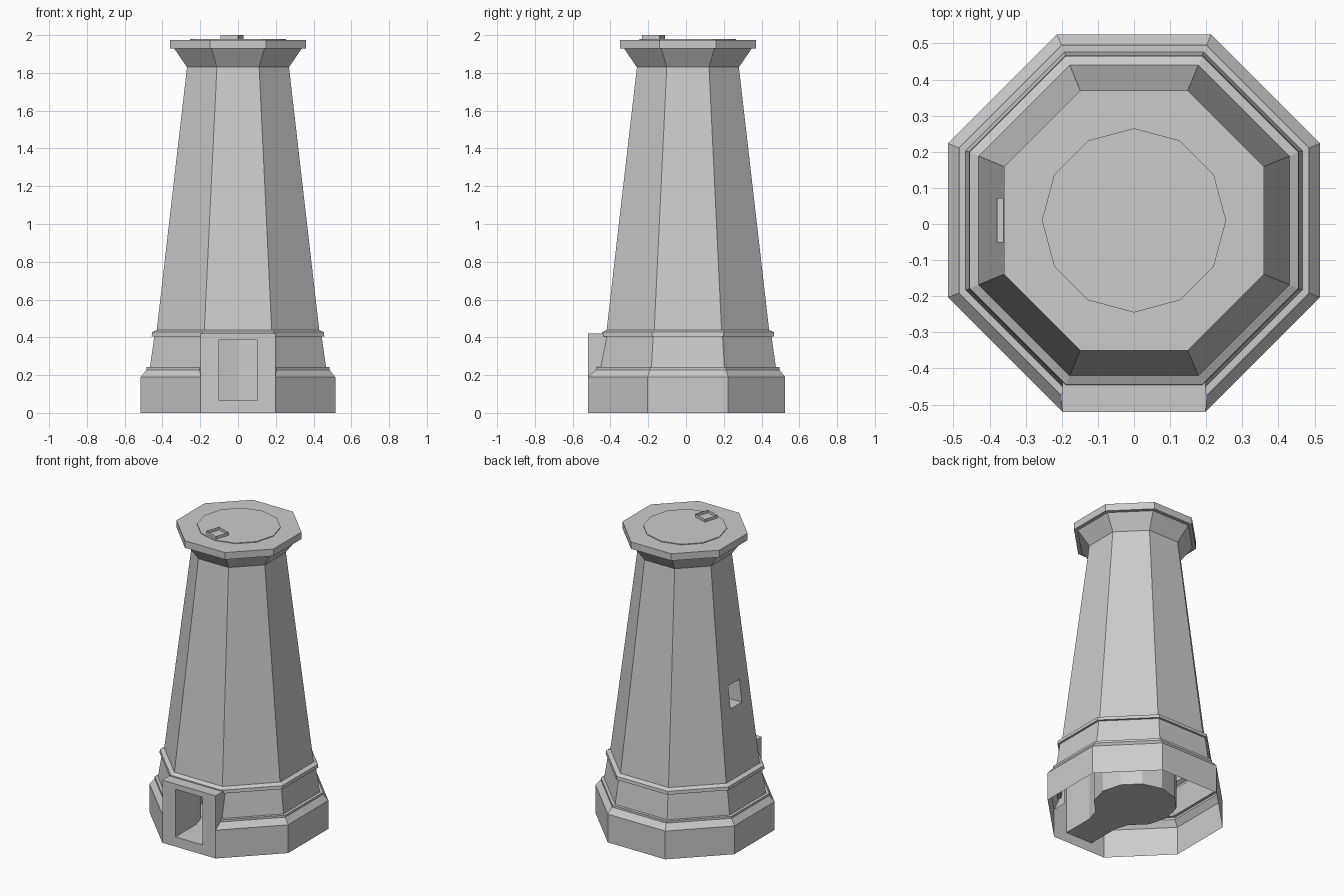
import bpy, bmesh, math

if "Cube" in bpy.data.objects:
    bpy.data.objects.remove(bpy.data.objects["Cube"])

CY = 0.01          # tower axis in y
FRONT = -0.52      # plane of the porch front
DOOR_W, DOOR_Z0, DOOR_Z1 = 0.1, 0.065, 0.385
PORCH_W, PORCH_TOP = 0.198, 0.42

stone = bpy.data.materials.new("grey_stone")
stone.use_nodes = True
stone.diffuse_color = (0.6, 0.6, 0.6, 1)
stone.node_tree.nodes["Principled BSDF"].inputs["Base Color"].default_value = (0.6, 0.6, 0.6, 1)


def finish(bm, name):
    bmesh.ops.remove_doubles(bm, verts=bm.verts, dist=0.0005)
    bmesh.ops.recalc_face_normals(bm, faces=bm.faces)
    mesh = bpy.data.meshes.new(name)
    bm.to_mesh(mesh)
    bm.free()
    mesh.materials.append(stone)
    obj = bpy.data.objects.new(name, mesh)
    bpy.context.collection.objects.link(obj)
    return obj


def face(bm, points):
    return bm.faces.new([bm.verts.new(p) for p in points])


def octagon(apothem, z):
    r = apothem / math.cos(math.pi / 8)
    angles = [math.pi / 8 + i * math.pi / 4 for i in range(8)]
    return [(r * math.cos(a), CY + r * math.sin(a), z) for a in angles]


def loft(bm, low, high, skip=()):
    n = len(low)
    for i in range(n):
        if i not in skip:
            j = (i + 1) % n
            face(bm, (low[i], low[j], high[j], high[i]))


def frame(bm, outer, inner):
    loft(bm, outer, inner)


# Octagonal shell: plinth, mouldings, tapered shaft, flared cap
profile = [(0.515, 0), (0.515, 0.19), (0.485, 0.228), (0.485, 0.242), (0.466, 0.242),
           (0.443, 0.405), (0.457, 0.405), (0.455, 0.427), (0.43, 0.44),
           (0.27, 1.83), (0.337, 1.928), (0.36, 1.928), (0.36, 1.975)]
rings = [octagon(a, z) for a, z in profile]
for ring in rings[:2]:                       # plinth front runs out to the porch
    for i, side in ((5, -1), (6, 1)):
        ring[i] = (side * PORCH_W, FRONT, ring[i][2])

FRONT_SIDE, WINDOW_SIDE, SHAFT = 5, 3, 8
bm = bmesh.new()
for k, (low, high) in enumerate(zip(rings, rings[1:])):
    skip = {FRONT_SIDE} if k < 6 else set()
    if k == SHAFT:
        skip.add(WINDOW_SIDE)
    loft(bm, low, high, skip)
face(bm, rings[-1])

# Shaft face with the window opening
(a0, z0), (a1, z1) = profile[SHAFT], profile[SHAFT + 1]


def on_shaft(y, z):
    return (-(a0 + (a1 - a0) * (z - z0) / (z1 - z0)), CY + y, z)


low, high = rings[SHAFT], rings[SHAFT + 1]
w = WINDOW_SIDE
opening = [on_shaft(y, z) for y, z in ((0.06, 0.88), (-0.06, 0.88), (-0.06, 1.03), (0.06, 1.03))]
frame(bm, [low[w], low[w + 1], high[w + 1], high[w]], opening)
finish(bm, "tower_shell")

# Window reveal running in to the inner room
bm = bmesh.new()
loft(bm, opening, [(-0.235, y, z) for _, y, z in opening])
finish(bm, "window_reveal")

# Porch: front wall around the doorway, side walls and roof
bm = bmesh.new()


def rectangle(half, bottom, top, y):
    return [(-half, y, bottom), (half, y, bottom), (half, y, top), (-half, y, top)]


door = rectangle(DOOR_W, DOOR_Z0, DOOR_Z1, FRONT)
wall = rectangle(PORCH_W, 0, PORCH_TOP, FRONT)
frame(bm, wall, door)
for s in (-1, 1):
    x = s * PORCH_W
    face(bm, [(x, FRONT, 0.19), (x, -0.42, 0.19), (x, -0.42, PORCH_TOP), (x, FRONT, PORCH_TOP)])
face(bm, [(-PORCH_W, FRONT, PORCH_TOP), (PORCH_W, FRONT, PORCH_TOP),
          (PORCH_W, -0.42, PORCH_TOP), (-PORCH_W, -0.42, PORCH_TOP)])
finish(bm, "porch")

# Twelve-sided inner room with the passage to the doorway
ROOM_R = 0.255


def room_ring(z):
    angles = [-math.pi / 2 + i * math.pi / 6 for i in range(12)]
    return [(ROOM_R * math.cos(a), CY + ROOM_R * math.sin(a), z) for a in angles]


bm = bmesh.new()
floor, lintel, ceiling = (room_ring(z) for z in (DOOR_Z0, DOOR_Z1, 1.98))
loft(bm, floor, lintel, skip=(0, 11))
loft(bm, lintel, ceiling)
face(bm, floor)
face(bm, ceiling)


def passage(ring, z):
    return [ring[11], (-DOOR_W, -0.3, z), (-DOOR_W, FRONT, z),
            (DOOR_W, FRONT, z), (DOOR_W, -0.3, z), ring[1]]


below, above = passage(floor, DOOR_Z0), passage(lintel, DOOR_Z1)
for i in (0, 1, 3, 4):
    face(bm, (below[i], below[i + 1], above[i + 1], above[i]))
face(bm, below + [floor[0]])
face(bm, above + [lintel[0]])
finish(bm, "inner_room")

# Open square hatch collar on the roof
bm = bmesh.new()
turn = math.radians(-18)
corners = []
for i in range(4):
    a = turn + math.pi / 4 + i * math.pi / 2
    corners.append((-0.031 + 0.068 * math.cos(a), -0.172 + 0.068 * math.sin(a)))
loft(bm, [(x, y, 1.975) for x, y in corners], [(x, y, 2.0) for x, y in corners])
finish(bm, "roof_hatch")
